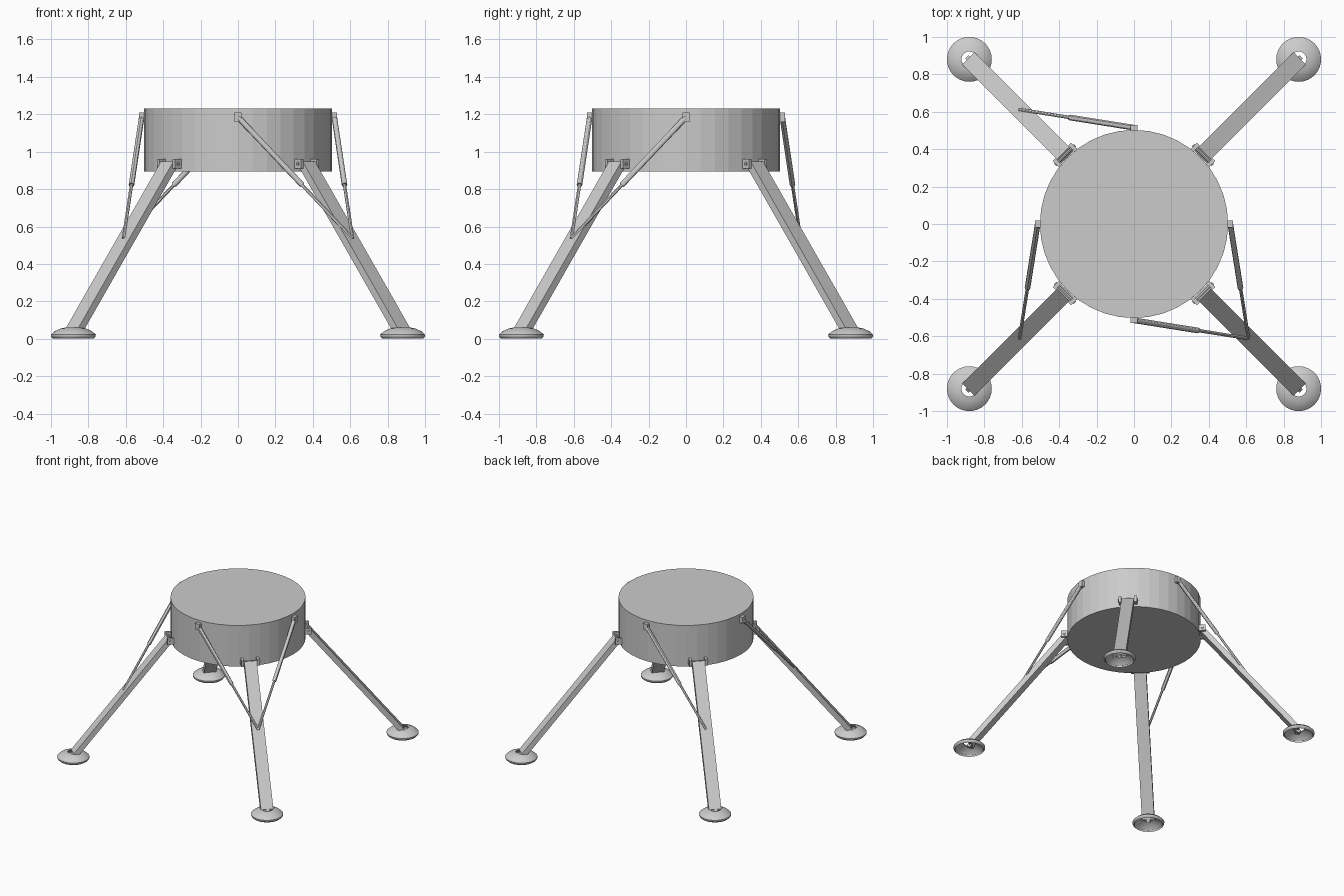
import bpy, bmesh
from math import pi, cos, sin, atan2
from mathutils import Vector, Matrix

if "Cube" in bpy.data.objects:
    bpy.data.objects.remove(bpy.data.objects["Cube"])


def finish(name, bm, matrix=Matrix(), smooth=False):
    bmesh.ops.recalc_face_normals(bm, faces=bm.faces)
    me = bpy.data.meshes.new(name)
    bm.to_mesh(me)
    bm.free()
    ob = bpy.data.objects.new(name, me)
    bpy.context.collection.objects.link(ob)
    ob.matrix_world = matrix
    if smooth:
        bpy.ops.object.select_all(action='DESELECT')
        ob.select_set(True)
        bpy.context.view_layer.objects.active = ob
        bpy.ops.object.shade_smooth_by_angle()
    return ob


def box(name, size, matrix):
    bm = bmesh.new()
    bmesh.ops.create_cube(bm, size=1)
    bmesh.ops.scale(bm, vec=size, verts=bm.verts)
    return finish(name, bm, matrix)


def rod(name, a, b, r, matrix=Matrix(), sides=12):
    a, b = Vector(a), Vector(b)
    bm = bmesh.new()
    place = Matrix.Translation((a + b) / 2) @ (b - a).to_track_quat('Z', 'Y').to_matrix().to_4x4()
    bmesh.ops.create_cone(bm, cap_ends=True, segments=sides, radius1=r, radius2=r,
                          depth=(b - a).length, matrix=place)
    return finish(name, bm, matrix, sides < 20)


def lathe(name, profile, matrix, sides=32):
    bm = bmesh.new()
    rings = [[bm.verts.new((r * cos(2 * pi * i / sides), r * sin(2 * pi * i / sides), z))
              for i in range(sides)] for r, z in profile]
    for k, ring in enumerate(rings):
        nxt = rings[(k + 1) % len(rings)]
        for i in range(sides):
            j = (i + 1) % sides
            bm.faces.new((ring[i], ring[j], nxt[j], nxt[i]))
    return finish(name, bm, matrix, True)


# Drum body
rod("body", (0, 0, 0.893), (0, 0, 1.23), 0.503, sides=40)

# Legs, built along local +x then turned onto each diagonal
TOP, END = Vector((0.52, 0, 0.935)), Vector((1.237, 0, 0.047))
tilt = atan2(TOP.z - END.z, END.x - TOP.x)
pad_profile = [(0.042, 0.06), (0.07, 0.054), (0.1, 0.04), (0.12, 0.022), (0.119, 0.012),
               (0.112, 0.003), (0.108, 0.0), (0.106, 0.012), (0.085, 0.034), (0.042, 0.052)]
corners = {"back_right": 1, "back_left": 3, "front_left": 5, "front_right": 7}
for label, k in corners.items():
    turn = Matrix.Rotation(k * pi / 4, 4, 'Z')
    slope = Matrix.Rotation(tilt, 4, 'Y')
    box(label + "_leg", ((END - TOP).length, 0.094, 0.04),
        turn @ Matrix.Translation((TOP + END) / 2) @ slope)
    # Hip hinge cheeks and pin
    for s in (-1, 1):
        box(label + "_hinge_cheek", (0.05, 0.02, 0.05),
            turn @ Matrix.Translation((0.52, s * 0.059, 0.936)))
    rod(label + "_hinge_pin", (0.522, -0.075, 0.936), (0.522, 0.075, 0.936), 0.009, turn)
    # Foot pad with ankle tongue and crossbar
    lathe(label + "_foot_pad", pad_profile, turn @ Matrix.Translation((1.245, 0, 0)))
    box(label + "_ankle_tongue", (0.05, 0.026, 0.025),
        turn @ Matrix.Translation((1.238, 0, 0.045)) @ slope)
    rod(label + "_ankle_bar", (1.242, -0.052, 0.046), (1.242, 0.052, 0.046), 0.008, turn)

# Telescopic struts: (direction of body bracket in quarter turns, leg corner)
struts = [(1, "back_left"), (2, "front_left"), (3, "front_right"), (4, "front_right")]
for q, label in struts:
    turn = Matrix.Rotation(q * pi / 2, 4, 'Z')
    box("strut_bracket", (0.036, 0.04, 0.05), turn @ Matrix.Translation((0.51, 0, 1.185)))
    start = turn @ Vector((0.515, 0, 1.185))
    end = Matrix.Rotation(corners[label] * pi / 4, 4, 'Z') @ Vector((0.866, 0, 0.537))
    mid = start.lerp(end, 0.56)
    rod(label + "_strut_sleeve", start, mid, 0.015)
    rod(label + "_strut_piston", mid, end, 0.009)
